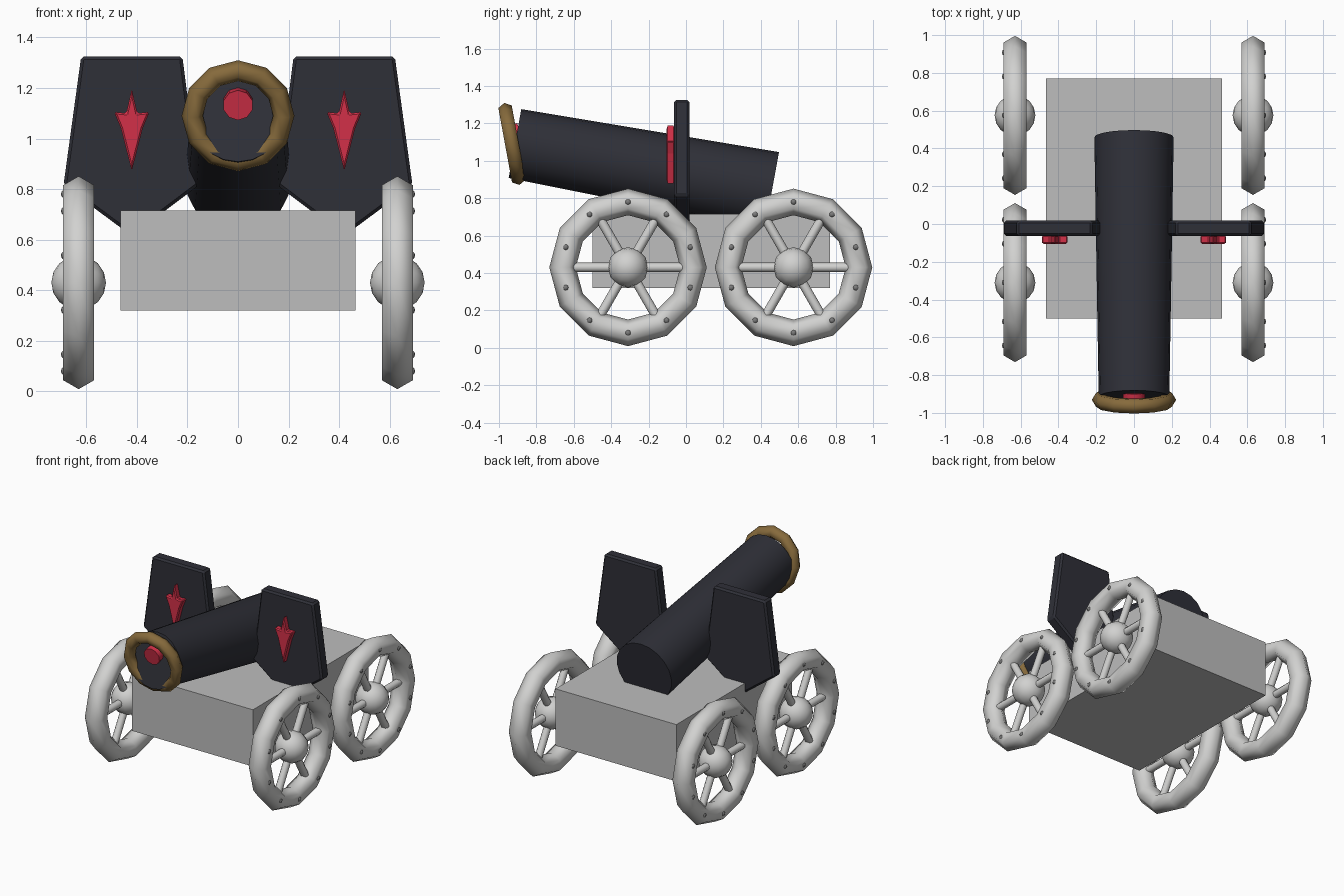
import bpy, bmesh, math
from mathutils import Matrix, Vector

if "Cube" in bpy.data.objects:
    bpy.data.objects.remove(bpy.data.objects["Cube"])


def material(name, r, g, b):
    m = bpy.data.materials.new(name)
    m.diffuse_color = (r, g, b, 1)
    m.use_nodes = True
    m.node_tree.nodes["Principled BSDF"].inputs["Base Color"].default_value = m.diffuse_color
    return m


DARK = material("dark iron", 0.028, 0.029, 0.039)
GREY = material("carriage grey", 0.51, 0.51, 0.51)
PALE = material("wheel grey", 0.64, 0.64, 0.63)
BOLT = material("bolt grey", 0.20, 0.20, 0.20)
BRASS = material("brass", 0.24, 0.145, 0.045)
RED = material("red", 0.65, 0.03, 0.065)


def finish(name, mat, smooth=True):
    ob = bpy.context.object
    ob.name = name
    ob.data.materials.append(mat)
    if smooth:
        bpy.ops.object.shade_smooth_by_angle(angle=math.radians(62))
    return ob


def from_bmesh(name, bm, mat, smooth=False):
    bmesh.ops.recalc_face_normals(bm, faces=bm.faces)
    me = bpy.data.meshes.new(name)
    bm.to_mesh(me)
    bm.free()
    ob = bpy.data.objects.new(name, me)
    bpy.context.collection.objects.link(ob)
    bpy.ops.object.select_all(action='DESELECT')
    bpy.context.view_layer.objects.active = ob
    ob.select_set(True)
    return finish(name, mat, smooth)


def plate(name, outline, y0, y1, mat, bevel):
    """Extrude an x-z outline from y0 to y1 and soften its edges."""
    bm = bmesh.new()
    face = bm.faces.new([bm.verts.new((x, y0, z)) for x, z in outline])
    ext = bmesh.ops.extrude_face_region(bm, geom=[face])
    moved = [v for v in ext['geom'] if isinstance(v, bmesh.types.BMVert)]
    bmesh.ops.translate(bm, verts=moved, vec=(0, y1 - y0, 0))
    ob = from_bmesh(name, bm, mat)
    mod = ob.modifiers.new("bevel", 'BEVEL')
    mod.width = bevel
    mod.segments = 1
    return ob


def wheel(tag, side, y):
    c = Vector((side * 0.63, y, 0.43))
    # rim
    bpy.ops.mesh.primitive_torus_add(major_radius=0.35, minor_radius=0.071, major_segments=12,
                                     minor_segments=6, location=c, rotation=(0, math.pi / 2, 0))
    finish("wheel_rim_" + tag, PALE)
    # hub
    bpy.ops.mesh.primitive_uv_sphere_add(segments=12, ring_count=8, radius=0.108,
                                         location=c, rotation=(0, math.pi / 2, 0))
    finish("wheel_hub_" + tag, PALE)
    # three full-width rods make six spokes
    bm = bmesh.new()
    for i in range(3):
        m = Matrix.Translation(c) @ Matrix.Rotation(math.pi / 2 + i * math.pi / 3, 4, 'X')
        bmesh.ops.create_cone(bm, cap_ends=True, segments=10, radius1=0.025, radius2=0.025,
                              depth=0.64, matrix=m)
    from_bmesh("wheel_spokes_" + tag, bm, PALE, True)
    # ten bolts on the outer side
    bm = bmesh.new()
    for i in range(10):
        a = math.pi / 2 + i * math.pi / 5
        p = c + Vector((side * 0.052, 0.35 * math.cos(a), 0.35 * math.sin(a)))
        bmesh.ops.create_uvsphere(bm, u_segments=8, v_segments=6, radius=0.018,
                                  matrix=Matrix.Translation(p))
    from_bmesh("wheel_bolts_" + tag, bm, BOLT, True)


# carriage box
bpy.ops.mesh.primitive_cube_add(size=1, location=(0, 0.135, 0.517))
bpy.context.object.scale = (0.93, 1.27, 0.395)
finish("carriage_box", GREY, False)

# barrel, tapering towards the raised muzzle
rear, front = Vector((0, 0.459, 0.838)), Vector((0, -0.914, 1.094))
tilt = math.radians(10.4)
bpy.ops.mesh.primitive_cone_add(vertices=20, radius1=0.21, radius2=0.187, depth=(front - rear).length,
                                location=(front + rear) / 2, rotation=(math.pi / 2 - tilt, 0, 0))
finish("barrel", DARK)

# muzzle ring, leaning forward at the top
bpy.ops.mesh.primitive_torus_add(major_radius=0.181, minor_radius=0.042, major_segments=12, minor_segments=6,
                                 location=(0, -0.931, 1.09), rotation=(math.pi / 2 + tilt, 0, 0))
finish("muzzle_ring", BRASS)

# red plug in the muzzle
bpy.ops.mesh.primitive_cylinder_add(vertices=10, radius=0.06, depth=0.06,
                                    location=(0, -0.92, 1.137), rotation=(math.pi / 2 + tilt, 0, 0))
finish("muzzle_plug", RED)

# shields with raised arrow emblems, and wheels
half = [(0, 1.196), (0.022, 1.10), (0.07, 1.105), (0.043, 1.04)]
arrow = half + [(0, 0.872)] + [(-x, z) for x, z in reversed(half[1:])]
shield = [(0.22, 1.325), (0.62, 1.325), (0.69, 0.815), (0.42, 0.615), (0.155, 0.815)]
for side, word in ((1, "right"), (-1, "left")):
    plate("shield_" + word, [(side * x, z) for x, z in shield], -0.063, 0.018, DARK, 0.012)
    plate("shield_emblem_" + word, [(side * 0.42 + x, z) for x, z in arrow], -0.105, -0.06, RED, 0.007)
    wheel("front_" + word, side, -0.31)
    wheel("rear_" + word, side, 0.575)
